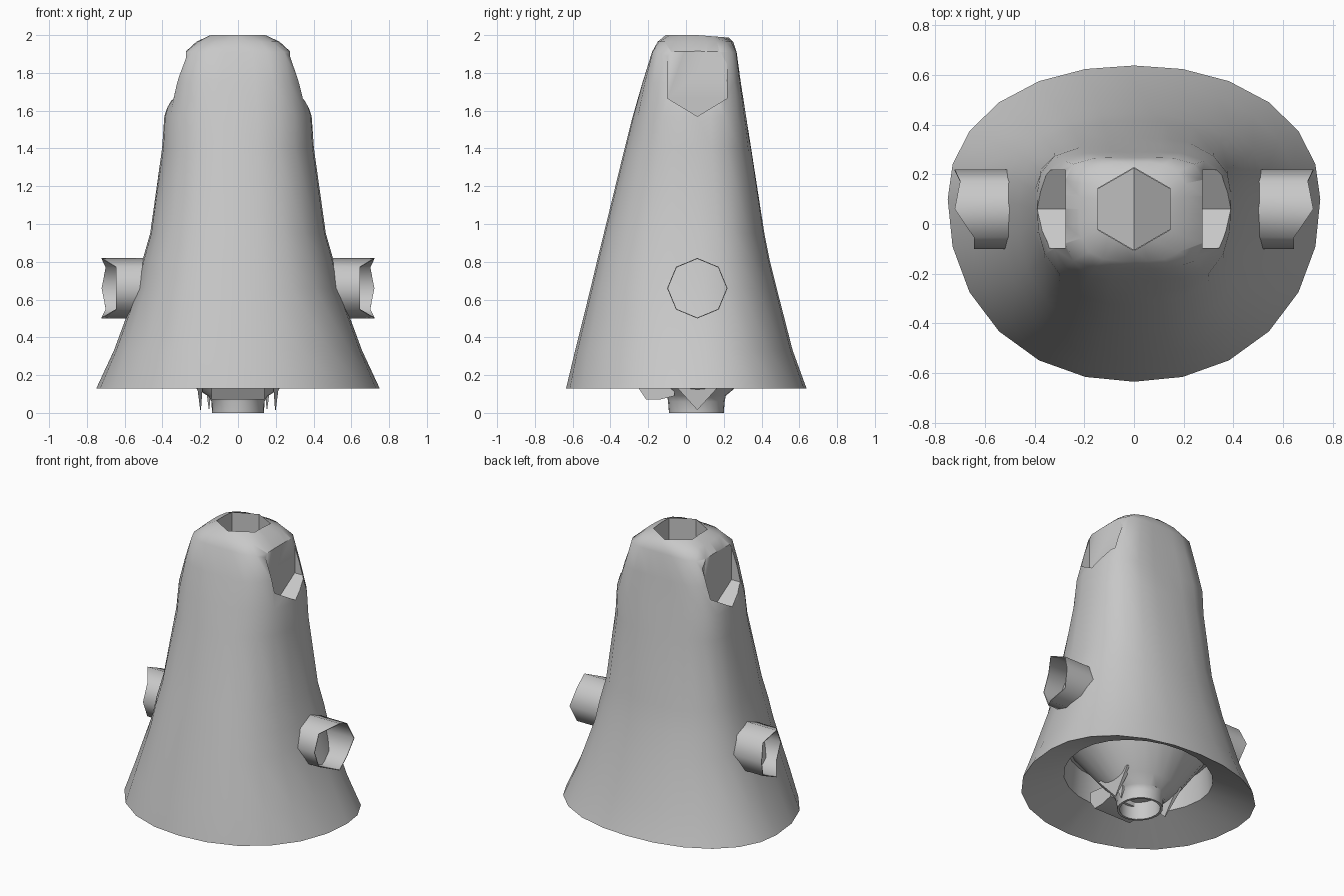
import bpy, bmesh, math

if "Cube" in bpy.data.objects:
    bpy.data.objects.remove(bpy.data.objects["Cube"])

grey = bpy.data.materials.new("warm_grey")
grey.diffuse_color = (0.58, 0.58, 0.58, 1)
grey.use_nodes = True
grey.node_tree.nodes["Principled BSDF"].inputs["Base Color"].default_value = grey.diffuse_color
CY = 0.06   # depth of the neck, sleeve and socket axes
SIDES = 24


def smooth(ob, angle):
    bpy.ops.object.select_all(action='DESELECT')
    ob.select_set(True)
    bpy.context.view_layer.objects.active = ob
    bpy.ops.object.shade_smooth_by_angle(angle=math.radians(angle))


def finish(name, bm, angle=40):
    bmesh.ops.recalc_face_normals(bm, faces=bm.faces)
    me = bpy.data.meshes.new(name)
    bm.to_mesh(me)
    bm.free()
    ob = bpy.data.objects.new(name, me)
    bpy.context.collection.objects.link(ob)
    me.materials.append(grey)
    smooth(ob, angle)
    return ob


def loft(bm, rings, caps=True):
    loops = [[bm.verts.new(p) for p in r] for r in rings]
    for a, b in zip(loops, loops[1:]):
        n = len(a)
        for i in range(n):
            bm.faces.new((a[i], a[(i + 1) % n], b[(i + 1) % n], b[i]))
    if caps:
        bm.faces.new(loops[0])
        bm.faces.new(loops[-1])


def oval(z, rx, front, back, cy, front_power=2.0, back_power=2.0):
    """Oval ring; a higher power gives a boxier front or back half."""
    pts = []
    for i in range(SIDES):
        t = math.tau * i / SIDES
        c, s = math.cos(t), math.sin(t)
        power = back_power if s > 0 else front_power
        r = (abs(c) ** power + abs(s) ** power) ** (-1 / power)
        c, s = c * r, s * r
        pts.append((rx * c, cy + s * (back - cy if s > 0 else cy - front), z))
    return pts


def hexagon(z, apothem, tilt=0.0):
    pts = []
    for i in range(SIDES):
        d = 360 * i / SIDES
        r = apothem / math.cos(math.radians((d - 30) % 60 - 30))
        t = math.radians(d)
        y = CY + r * math.sin(t)
        pts.append((r * math.cos(t), y, z - tilt * max(0, y - CY)))
    return pts


# Bell-shaped body: neck well, outside, hem, hollow underside and socket
bm = bmesh.new()
loft(bm, [
    hexagon(1.55, 0.145),
    hexagon(2.0, 0.145, 0.08),
    oval(1.965, 0.22, -0.15, 0.25, 0.06, 3.5, 3),
    oval(1.91, 0.28, -0.18, 0.268, 0.06, 5, 5),
    oval(1.75, 0.335, -0.23, 0.29, 0.06, 3.4, 4.2),
    oval(1.57, 0.39, -0.282, 0.318, 0.06, 2.6, 3.6),
    oval(1.40, 0.402, -0.325, 0.345, 0.06, 2.4, 3.0),
    oval(0.95, 0.465, -0.435, 0.415, 0.08, 2.5, 2.4),
    oval(0.80, 0.508, -0.472, 0.445, 0.09, 2.5, 2.3),
    oval(0.66, 0.535, -0.505, 0.48, 0.09, 2.5, 2.3),
    oval(0.33, 0.657, -0.587, 0.565, 0.10, 2.35, 2.2),
    oval(0.13, 0.75, -0.635, 0.638, 0.10, 2.15, 2.15),
    oval(0.24, 0.48, -0.40, 0.46, 0.06),
    oval(0.42, 0.46, -0.38, 0.44, 0.06),
    oval(0.42, 0.44, -0.36, 0.42, 0.06),
    oval(0.14, 0.24, -0.13, 0.27, 0.06),
    oval(0.09, 0.16, -0.10, 0.21, 0.06),
    oval(0.06, 0.14, -0.095, 0.205, 0.06),
    oval(0.0, 0.138, -0.09, 0.20, 0.06),
    oval(0.0, 0.122, -0.075, 0.185, 0.06),
    oval(0.12, 0.122, -0.075, 0.185, 0.06),
])
body = finish("bell_body", bm)

# Pointed arm recesses cut into both shoulders
for side in (-1, 1):
    bm = bmesh.new()
    outline = [(0, 1.57), (0.157, 1.665), (0.157, 1.96), (-0.157, 1.96), (-0.157, 1.665)]
    loft(bm, [[(side * x, CY + y, z) for y, z in outline] for x in (0.275, 0.6)])
    cutter = finish("arm_hole_cutter", bm)
    cutter.hide_render = True
    mod = body.modifiers.new("arm_hole", 'BOOLEAN')
    mod.object = cutter
    mod.operation = 'DIFFERENCE'
    mod.solver = 'EXACT'
    bpy.context.view_layer.objects.active = body
    bpy.ops.object.modifier_apply(modifier=mod.name)
    bpy.data.objects.remove(cutter)
smooth(body, 62)

# Ridged floor inside the neck
bm = bmesh.new()
ridge = [bm.verts.new((0, CY + y, 1.68)) for y in (-0.166, 0.166)]
for side in (-1, 1):
    edge = [bm.verts.new((side * 0.144, CY + y, 1.58)) for y in (0.083, -0.083)]
    bm.faces.new(ridge + edge)
finish("neck_floor", bm, 5)

# Octagonal side sleeves with a lip cut back at the front
for side, label in ((-1, "left"), (1, "right")):
    bm = bmesh.new()

    def ring(r, inner):
        pts = []
        for i in range(8):
            t = math.tau * i / 8
            y = r * math.cos(t)
            lip = 0.722 if y > -0.05 else 0.645
            if i in (1, 7):
                lip = 0.70
            pts.append((side * (0.46 if inner else lip), CY + y, 0.66 + r * math.sin(t)))
        return pts

    loft(bm, [ring(0.16, True), ring(0.16, False), ring(0.155, False), ring(0.155, True)], False)
    finish(label + "_sleeve", bm, 50)

# Pointed flaps on both sides of the socket
for side, label in ((-1, "left"), (1, "right")):
    for x, tip, half in ((0.2, 0.015, 0.14), (0.155, 0.02, 0.06)):
        bm = bmesh.new()
        loft(bm, [[(side * (x + 0.02), CY - half, 0.17), (side * (x + 0.02), CY + half, 0.17),
                   (side * x, CY, tip)],
                  [(side * (x - 0.015), CY - half, 0.17), (side * (x - 0.015), CY + half, 0.17),
                   (side * (x - 0.004), CY, tip)]])
        finish(label + "_socket_flap", bm, 20)

# Wedge-shaped bracket in front of the socket
bm = bmesh.new()
profile = [(-0.25, 0.13), (-0.21, 0.07), (-0.14, 0.07), (-0.06, 0.09), (-0.06, 0.18), (-0.25, 0.2)]
loft(bm, [[(x, y, z) for y, z in profile] for x in (-0.14, 0.14)])
finish("front_bracket", bm, 30)
